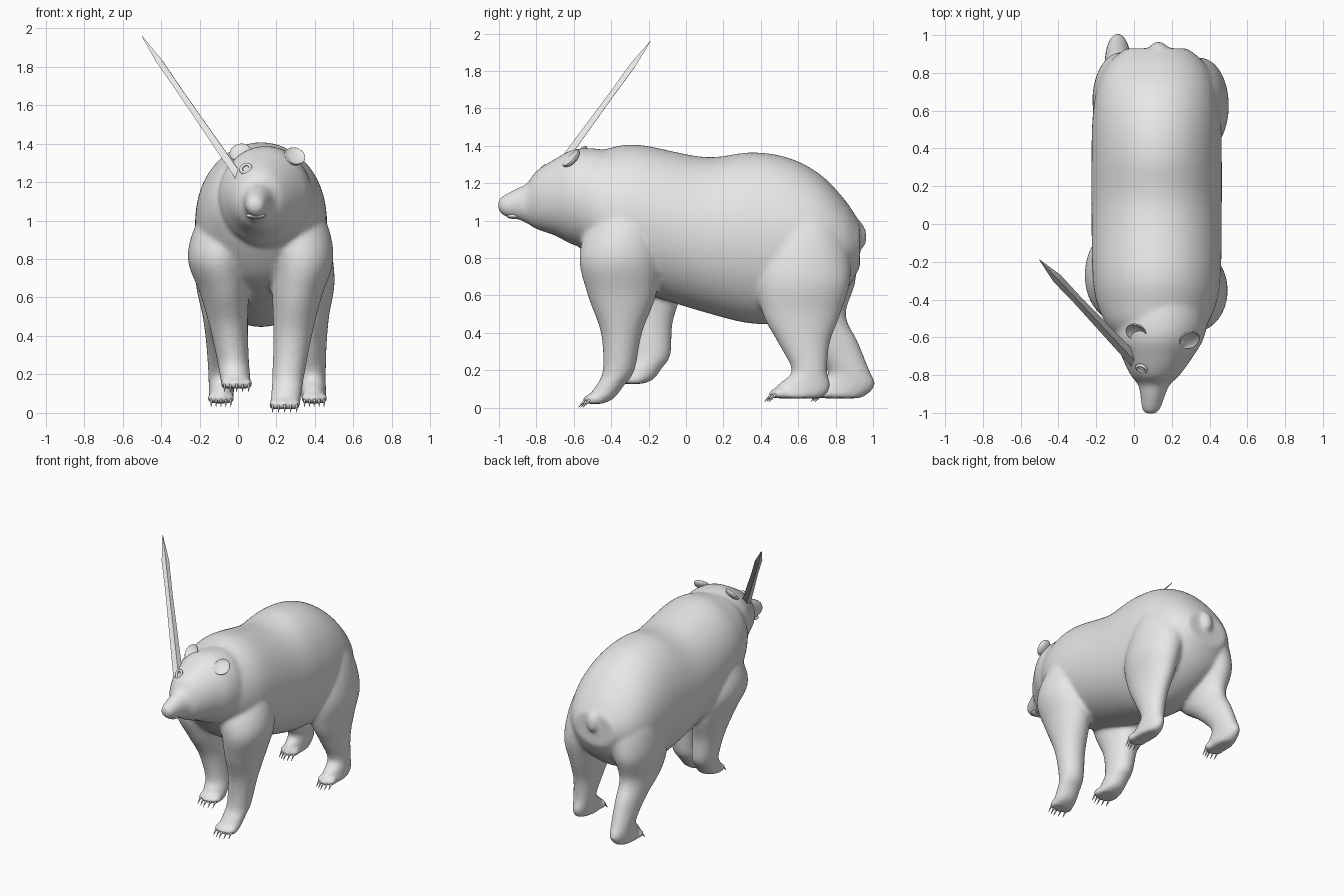
import bpy, bmesh, math
from mathutils import Vector, Matrix

if "Cube" in bpy.data.objects:
    bpy.data.objects.remove(bpy.data.objects["Cube"])

grey = bpy.data.materials.new("plain_grey")
grey.use_nodes = True
colour = (0.8, 0.8, 0.8, 1)
grey.diffuse_color = colour
grey.node_tree.nodes["Principled BSDF"].inputs["Base Color"].default_value = colour


def finish(name, bm, smooth=True):
    """Turn a bmesh into a named object in the shared material."""
    bmesh.ops.recalc_face_normals(bm, faces=bm.faces)
    mesh = bpy.data.meshes.new(name)
    bm.to_mesh(mesh)
    bm.free()
    mesh.materials.append(grey)
    for p in mesh.polygons:
        p.use_smooth = smooth
    obj = bpy.data.objects.new(name, mesh)
    bpy.context.collection.objects.link(obj)
    return obj


def spline(rows, steps=6):
    """Catmull-Rom interpolation between the cross-sections."""
    rows = [Vector(r) for r in rows]
    out = []
    for i in range(len(rows) - 1):
        a, b, c, d = rows[max(i - 1, 0)], rows[i], rows[i + 1], rows[min(i + 2, len(rows) - 1)]
        for s in range(steps):
            t = s / steps
            out.append(b + (c - a) * t / 2 + (a * 2 - b * 5 + c * 4 - d) * t**2 / 2
                       + (b * 3 - a - c * 3 + d) * t**3 / 2)
    return out + [rows[-1]]


def bridge(bm, rings):
    """Join rings of vertices into a closed skin."""
    for low, high in zip(rings, rings[1:]):
        for k in range(len(low)):
            n = (k + 1) % len(low)
            bm.faces.new((low[k], low[n], high[n], high[k]))
    bm.faces.new(rings[0])
    bm.faces.new(rings[-1])


def loft(bm, axis, rows, sides=64):
    """Skin ovals given as (position, centre x, half width, low, high) along an axis."""
    rings = []
    for pos, cx, half, low, high in spline(rows):
        ring = []
        for k in range(sides):
            ang = math.tau * k / sides
            u = cx + half * math.cos(ang)
            v = (low + high) / 2 + (high - low) / 2 * math.sin(ang)
            ring.append(bm.verts.new((u, pos, v) if axis == "y" else (u, v, pos)))
        rings.append(ring)
    bridge(bm, rings)


def ball(bm, centre, radii, tilt=0):
    m = Matrix.Translation(centre) @ Matrix.Rotation(tilt, 4, "X") @ Matrix.Diagonal((*radii, 1))
    return bmesh.ops.create_uvsphere(bm, u_segments=24, v_segments=16, radius=1, matrix=m)["verts"]


def cone(bm, base, tip, radius):
    base, tip = Vector(base), Vector(tip)
    turn = (tip - base).to_track_quat("Z", "Y").to_matrix().to_4x4()
    bmesh.ops.create_cone(bm, cap_ends=True, segments=8, radius1=radius, radius2=0.001,
                          depth=(tip - base).length,
                          matrix=Matrix.Translation((base + tip) / 2) @ turn)


body = bmesh.new()

# Trunk: belly and back heights along y, rounded off in plan at both ends
trunk = [(-.62, .95, 1.2), (-.55, .83, 1.34), (-.42, .69, 1.385), (-.25, .62, 1.405),
         (.1, .51, 1.34), (.35, .45, 1.365), (.55, .46, 1.335), (.72, .52, 1.245),
         (.85, .62, 1.11), (.93, .75, .99)]
loft(body, "y", [(y, .12, .345 * math.sqrt(1 - abs((y - .15) / .82)**5), low, high)
                 for y, low, high in trunk])

# Head and muzzle: half width, throat and brow heights along y
head = [(-1.005, .03, 1.06, 1.11), (-.975, .05, 1.025, 1.135), (-.91, .065, 1.01, 1.17),
        (-.85, .085, .985, 1.2), (-.8, .13, .955, 1.265), (-.7, .19, .92, 1.33),
        (-.6, .235, .87, 1.38), (-.48, .235, .85, 1.385), (-.35, .15, .95, 1.36)]
loft(body, "y", [(y, .1 + .12 * (y + .9), half, low, high) for y, half, low, high in head])

# Leg outlines in side view: height, front edge, back edge
front = [(1.2, -.42, -.2), (1, -.52, -.14), (.8, -.57, -.135), (.6, -.525, -.16),
         (.4, -.455, -.235), (.2, -.445, -.275), (.12, -.48, -.33), (.05, -.53, -.385),
         (.02, -.54, -.45)]
hind = [(1.2, .5, .72), (.95, .42, .85), (.7, .375, .88), (.5, .41, .825), (.35, .49, .77),
        (.2, .565, .755), (.13, .5, .77), (.08, .455, .76), (.05, .455, .72)]


def thickness(z, ankle, swell):
    """Half width of a leg: swells up to the shoulder, narrows inside the trunk."""
    return min(ankle + swell * z * z, .2, 1.6 - 1.2 * z)


front_left = [(z, .24 + .11 * min(z, .8) - .35 * max(0, z - .8), thickness(z, .078, .14), a, b)
              for z, a, b in front]
hind_left = [(z, .4 - .07 * z - .3 * max(0, z - .7), thickness(z, .063, .18), a, b)
             for z, a, b in hind]

# Right legs mirror the left ones: the front is lifted, the hind strides back on a raised heel
front_right = [(.11 + .86 * z, .235 - cx, half, a + .17 - .14 * z, b + .22 - .14 * z)
               for z, cx, half, a, b in front_left]
hind_right = []
for z, cx, half, a, b in hind_left:
    back = .03 + .28 * max(0, 1 - 2 * z)**.7
    heel = .8 * max(0, .15 - z)
    hind_right.append((z, .31 - .04 * z - cx, half, a + back * .85, b + back - heel))

# Toes belong to the skin, claws are one object per paw
for name, rows in (("front_left", front_left), ("front_right", front_right),
                   ("hind_left", hind_left), ("hind_right", hind_right)):
    loft(body, "z", rows)
    sole, cx, half, edge, _ = rows[-1]
    claws = bmesh.new()
    for k in range(-2, 3):
        x, y = cx + half * k * .4, edge + .025 + .012 * abs(k)
        ball(body, (x, y, sole + .026), (.02, .04, .026))
        cone(claws, (x, y - .02, sole + .025), (x, y - .06, sole - .018), .009)
    finish(name + "_claws", claws)

# Short tail
ball(body, (.13, .92, .925), (.05, .045, .08), .15)

# Fuse the body parts into one skin
bear = finish("body", body)
fuse = bear.modifiers.new("fuse", "REMESH")
fuse.mode = "VOXEL"
fuse.voxel_size = 0.012
fuse.use_smooth_shade = True
relax = bear.modifiers.new("relax", "SMOOTH")
relax.factor = 0.5
relax.iterations = 12

# Ears: flattened balls laid back, with the inner side folded into a dish
for name, centre, lean in (("ear_right", (.01, -.575, 1.355), -.35),
                           ("ear_left", (.295, -.615, 1.335), .35)):
    ear = bmesh.new()
    for v in ball(ear, (0, 0, 0), (1, 1, 1)):
        if v.co.y < -.1:
            v.co.y = -.2 - v.co.y * .6
    ear.transform(Matrix.Translation(centre) @ Matrix.Rotation(lean, 4, "Y")
                  @ Matrix.Rotation(-.8, 4, "X") @ Matrix.Diagonal((.056, .03, .06, 1)))
    finish(name, ear)

# Eyes, nose and lower lip
for name, centre, radii in (("eye_right", (.04, -.818, 1.185), (.013, .012, .009)),
                            ("eye_left", (.175, -.818, 1.185), (.013, .012, .009)),
                            ("nose", (.09, -.975, 1.095), (.034, .024, .025)),
                            ("lower_lip", (.092, -.92, 1.025), (.05, .04, .016))):
    part = bmesh.new()
    ball(part, centre, radii)
    finish(name, part)

# Wound rim on the brow
bpy.ops.mesh.primitive_torus_add(location=(.04, -.765, 1.27), rotation=(1, 0, -.4),
                                 major_radius=.026, minor_radius=.009,
                                 major_segments=20, minor_segments=8)
rim = bpy.context.object
rim.name = "wound_rim"
rim.data.materials.append(grey)
bpy.ops.object.shade_smooth()

# Long shard stuck in the head: faceted four-sided blade
shard = bmesh.new()
root, tip = Vector((.01, -.73, 1.22)), Vector((-.5, -.19, 1.96))
along = (tip - root).normalized()
wide = along.cross(Vector((0, 0, 1))).normalized()
thick = along.cross(wide)
rings = []
for t, w in ((0, .034), (.6, .024), (.82, .026), (1, .002)):
    mid = root.lerp(tip, t)
    rings.append([shard.verts.new(mid + side * w)
                  for side in (wide, thick * .7, -wide, thick * -.7)])
bridge(shard, rings)
finish("shard", shard, smooth=False)
